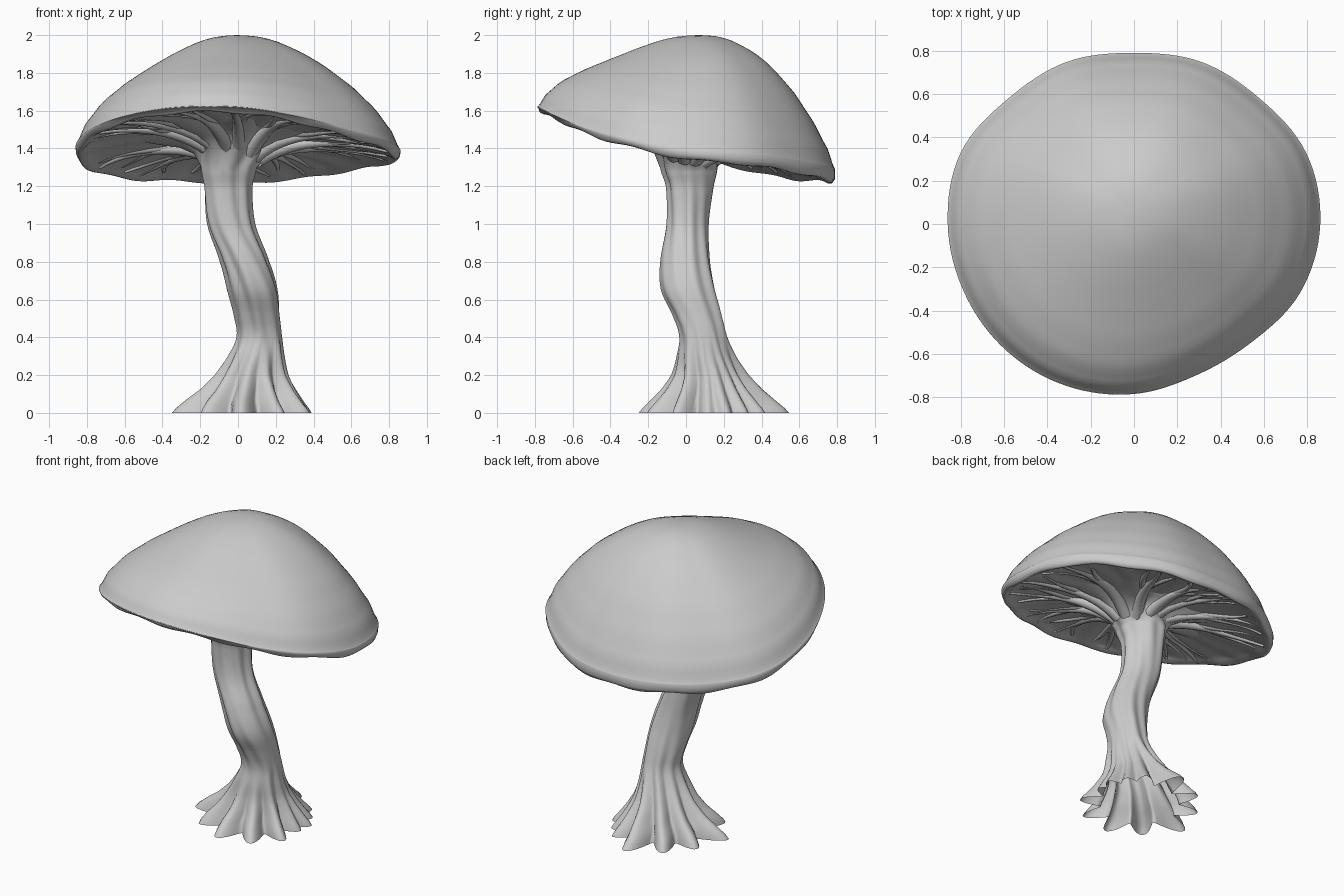
import bpy, bmesh, math, random
from mathutils import Vector

if "Cube" in bpy.data.objects:
    bpy.data.objects.remove(bpy.data.objects["Cube"])

random.seed(4)
TAU = math.tau
N = 128


def spline(p, t):
    a, b, c, d = p
    return 0.5 * (2*b + (c-a)*t + (2*a-5*b+4*c-d)*t*t + (3*b-a-3*c+d)*t**3)


def ring_value(vals, ang):
    # smooth periodic lookup around the cap
    u = (ang % TAU) / TAU * len(vals)
    i = int(u)
    return spline([vals[(i+k) % len(vals)] for k in (-1, 0, 1, 2)], u - i)


def table(rows, x):
    # smooth lookup in rows of (key, v1, v2...)
    i = 0
    while i < len(rows) - 2 and x > rows[i+1][0]:
        i += 1
    t = (x - rows[i][0]) / (rows[i+1][0] - rows[i][0])
    pick = [rows[min(max(i+k, 0), len(rows)-1)] for k in (-1, 0, 1, 2)]
    return [spline([r[j] for r in pick], t) for j in range(1, len(rows[0]))]


def loft(name, rings, start=None, end=None):
    bm = bmesh.new()
    vs = [[bm.verts.new(p) for p in r] for r in rings]
    for a, b in zip(vs, vs[1:]):
        for i in range(len(a)):
            j = (i + 1) % len(a)
            bm.faces.new((a[i], a[j], b[j], b[i]))
    for pole, ring in ((start, vs[0]), (end, vs[-1])):
        if pole:
            c = bm.verts.new(pole)
            for i in range(len(ring)):
                bm.faces.new((c, ring[i], ring[(i+1) % len(ring)]))
    bmesh.ops.recalc_face_normals(bm, faces=bm.faces)
    me = bpy.data.meshes.new(name)
    bm.to_mesh(me)
    bm.free()
    me.shade_smooth()
    ob = bpy.data.objects.new(name, me)
    bpy.context.collection.objects.link(ob)
    return ob


# Cap: rim radius and rim height every 22.5 degrees, starting at +x
RIM_R = [.86, .86, .82, .81, .79, .81, .82, .865, .86, .845, .83, .81, .785, .755, .77, .83]
RIM_Z = [1.34, 1.31, 1.27, 1.23, 1.21, 1.22, 1.23, 1.28, 1.37, 1.47, 1.55, 1.595, 1.595, 1.55, 1.48, 1.41]
BACK_DOME = [(0, 0), (.15, .01), (.3, .06), (.5, .18), (.7, .38), (.85, .59), (.95, .77), (1, .9)]
FRONT_DOME = [(0, 0), (.15, .03), (.3, .12), (.5, .28), (.7, .45), (.85, .61), (.95, .79), (1, .95)]
APEX = Vector((-.01, .06))


def spot(ang, f):
    r = ring_value(RIM_R, ang) * f
    s = APEX * (1 - f)
    return s.x + r * math.cos(ang), s.y + r * math.sin(ang)


def dome(ang, f):
    # flanks are straighter towards the raised front
    w = .5 + .5 * math.cos(ang - math.radians(255))
    h = table(BACK_DOME, f)[0] * (1 - w) + table(FRONT_DOME, f)[0] * w
    return 2 - h * (2 - ring_value(RIM_Z, ang))


def under(ang, f):
    # height of the shallow hollow underside
    return 1.41 + (ring_value(RIM_Z, ang) - 1.41) * f + .05 * (1 - f**6)


def under_point(ang, f, dz=0.0):
    r = ring_value(RIM_R, ang) * f
    return Vector((r * math.cos(ang), r * math.sin(ang), under(ang, f) + dz))


angles = [TAU * i / N for i in range(N)]
rings = []
for k in range(1, 25):
    f = math.sin(k / 24 * math.pi / 2)
    rings.append([(*spot(a, f), dome(a, f)) for a in angles])
for f, dz in ((.997, .025), (.985, .0), (.965, -.01)):
    rings.append([under_point(a, f, dz + .006 * math.sin(13 * a) * (dz <= 0)) for a in angles])
for f in (.93, .86, .78, .68, .56, .42, .28, .14):
    rings.append([under_point(a, f, .006 * math.sin(24 * a + 6 * f) * f) for a in angles])
loft("cap", rings, (APEX.x, APEX.y, 2.0), (0, 0, 1.46))

# Stem with spreading roots: z, centre x, centre y, radius x, radius y, root weight
STEM = [(0, .06, .12, .20, .19, 1), (.06, .06, .12, .19, .18, .76), (.12, .07, .12, .17, .165, .52),
        (.2, .08, .115, .15, .15, .28), (.3, .1, .1, .13, .135, .12), (.4, .115, .09, .115, .12, .03),
        (.5, .105, .065, .12, .125, 0), (.65, .08, .015, .13, .14, 0),
        (.8, .035, .0, .125, .13, 0), (1.0, -.04, .01, .122, .112, 0), (1.2, -.055, .02, .125, .125, 0),
        (1.3, -.05, .015, .145, .15, 0)]
# angle and reach of each root; the close ones on the right merge into a lump
ROOTS = [(-2, .31), (18, .32), (38, .33), (58, .35), (88, .43), (120, .36), (154, .36), (190, .42),
         (228, .36), (263, .37), (298, .37), (330, .35)]


def root_reach(ang):
    best = 0
    for deg, length in ROOTS:
        d = (ang - math.radians(deg) + math.pi) % TAU - math.pi
        best = max(best, (length - .19) * math.exp(-(d / .23)**2))
    return best


def folds(a, z):
    # slowly twisting creases in the bark
    return 1 + .06 * math.sin(5*a + 4*z) * math.sin(2*a - 3*z + 1) + .03 * math.sin(9*a + 7*z)


stem = []
for k in range(53):
    z = 1.3 * k / 52
    cx, cy, rx, ry, w = table(STEM, z)
    ring = []
    for a in angles:
        extra = root_reach(a + .25 * z) * w
        s = folds(a, z)
        ring.append((cx + (rx*s + extra) * math.cos(a), cy + (ry*s + extra) * math.sin(a), z))
    stem.append(ring)
# flare that melts into the underside
for f, dz, lobe in ((.23, -.075, .07), (.31, -.035, .14), (.42, -.012, .2), (.56, .02, .2)):
    stem.append([under_point(a, f * (1 + lobe * math.sin(8*a + 1)) - .03 * math.cos(a), dz) for a in angles])
loft("stem", stem)

# Branching ribs under the cap
curve = bpy.data.curves.new("ribs", 'CURVE')
curve.dimensions = '3D'
curve.bevel_depth = 1
curve.bevel_resolution = 2


def rib(a0, a1, f0, f1, r0, r1, rise=0.0):
    sp = curve.splines.new('POLY')
    n = 14
    sp.points.add(n - 1)
    ph = random.uniform(0, TAU)
    for i, p in enumerate(sp.points):
        t = i / (n - 1)
        f = f0 + (f1 - f0) * t
        a = a0 + (a1 - a0) * t**1.2 + .04 * math.sin(5*t + ph) * t
        p.radius = r0 + (r1 - r0) * t
        # sunk so that only the lower side shows as a ridge
        p.co = (*under_point(a, f, .35 * p.radius + rise * (1 - t)**4), 1)


M = 13
for i in range(M):
    a = TAU * (i + random.uniform(-.25, .25)) / M
    end = a + random.uniform(-.15, .15)
    rib(a, end, .13, .94, .042, .01, -.12)
    for side in (-1, 1):
        f = random.uniform(.28, .45)
        t = (f - .13) / .81
        fork = a + (end - a) * t**1.2
        tip = end + side * random.uniform(.12, .22)
        rib(fork, tip, f, random.uniform(.84, .93), .03, .009)

ribs = bpy.data.objects.new("ribs", curve)
bpy.context.collection.objects.link(ribs)
bpy.context.view_layer.objects.active = ribs
ribs.select_set(True)
bpy.ops.object.convert(target='MESH')
bpy.context.object.data.shade_smooth()
